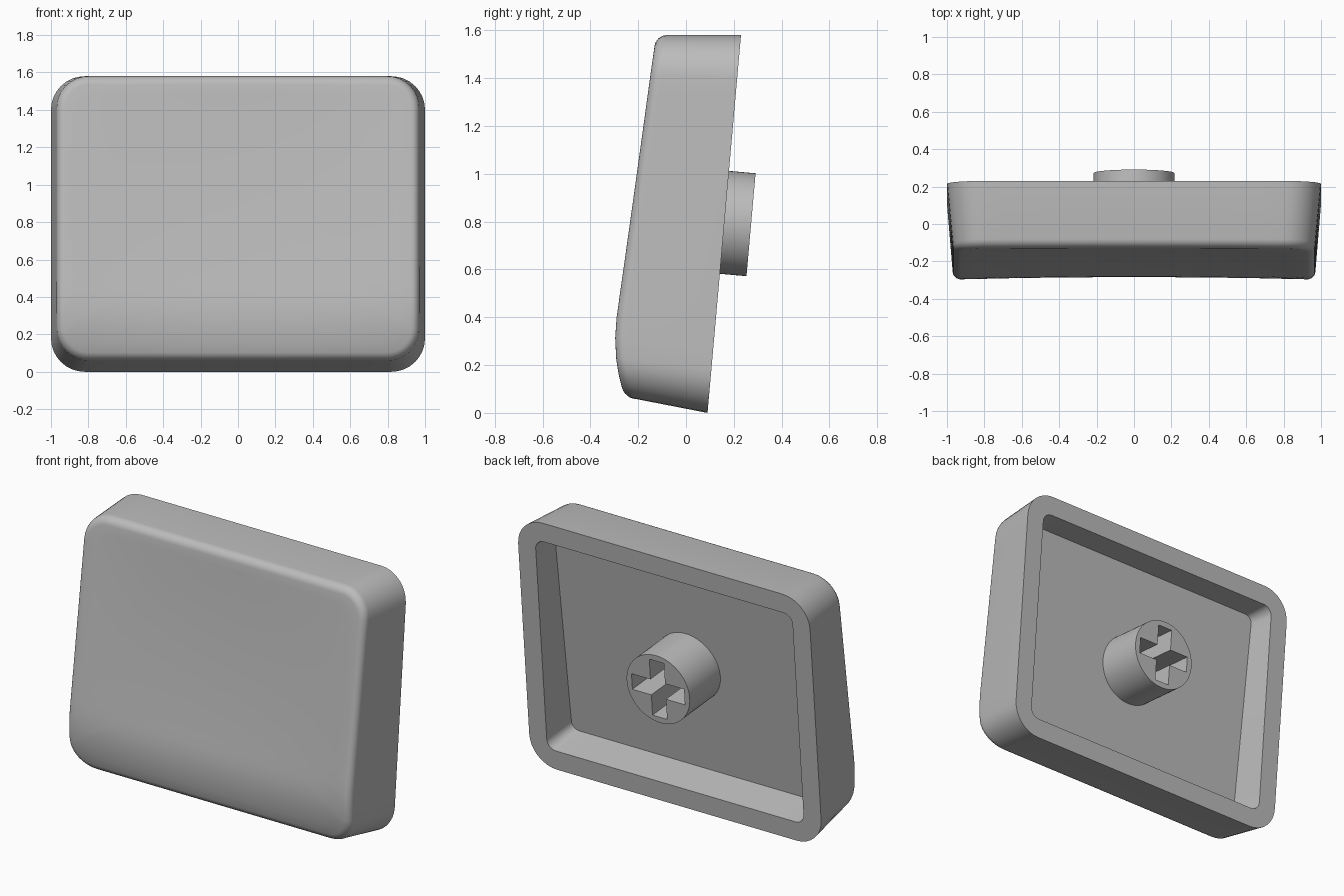
import bpy, bmesh, math
from mathutils import Matrix, Vector

if "Cube" in bpy.data.objects:
    bpy.data.objects.remove(bpy.data.objects["Cube"])

grey = bpy.data.materials.new("light_grey")
grey.diffuse_color = (0.5, 0.5, 0.5, 1)
grey.use_nodes = True
grey.node_tree.nodes["Principled BSDF"].inputs["Base Color"].default_value = grey.diffuse_color


def finish(name, bm, smooth=True):
    bmesh.ops.recalc_face_normals(bm, faces=bm.faces[:])
    me = bpy.data.meshes.new(name)
    bm.to_mesh(me)
    bm.free()
    ob = bpy.data.objects.new(name, me)
    bpy.context.collection.objects.link(ob)
    me.materials.append(grey)
    return ob


def smooth(ob):
    bpy.ops.object.select_all(action='DESELECT')
    ob.select_set(True)
    bpy.context.view_layer.objects.active = ob
    bpy.ops.object.shade_smooth_by_angle(angle=math.radians(30))


# Depth (y) of the tilted back plane, cavity floor and dished front
def back(x, z):
    return 0.09 + 0.0886 * z


def floor(x, z):
    return -0.03 + 0.134 * (z - 0.79)


def front(x, z):
    d = z - 0.41
    y = -0.29 + 0.14 * d + (0.69 * d * d if d < 0 else 0)
    u, v = x / 0.96, (z - 0.82) / 0.77
    return y + 0.024 * max(0, 1 - u * u) * max(0, 1 - v * v)


def outline(hw, z0, z1, r, arc=8, div=14):
    """Rounded rectangle in x and z, with divided straight edges."""
    corners = [(hw - r, z1 - r), (-hw + r, z1 - r), (-hw + r, z0 + r), (hw - r, z0 + r)]
    pts = []
    for i, (cx, cz) in enumerate(corners):
        for k in range(arc + 1):
            a = math.pi / 2 * (i + k / arc)
            pts.append((cx + r * math.cos(a), cz + r * math.sin(a)))
        ex, ez = pts[-1]
        nx, nz = corners[(i + 1) % 4]
        a = math.pi / 2 * (i + 1)
        nx, nz = nx + r * math.cos(a), nz + r * math.sin(a)
        for k in range(1, div):
            t = k / div
            pts.append((ex + (nx - ex) * t, ez + (nz - ez) * t))
    return pts


# Cap shell: cavity floor, cavity wall, rim, outer wall, fillet, dished front
bm = bmesh.new()


def ring(pts, depth, off=0.0):
    return [bm.verts.new((x, depth(x, z) + off, z)) for x, z in pts]


rings = [
    ring(outline(0.86, 0.165, 1.46, 0.05), floor),
    ring(outline(0.88, 0.12, 1.46, 0.06), back),
    ring(outline(1.0, 0.0, 1.58, 0.18), back),
]
FILLET, HW, Z0, Z1, R = 0.045, 0.97, 0.058, 1.58, 0.17
for k in range(7):
    a = math.pi / 2 * k / 6
    i = FILLET * (1 - math.cos(a))
    pts = outline(HW - i, Z0 + i, Z1 - i, R - i)
    rings.append(ring(pts, front, FILLET * (1 - math.sin(a))))
zc = (Z0 + Z1) / 2
for k in range(1, 14):
    s = 1 - k / 14
    rings.append(ring([(x * s, zc + (z - zc) * s) for x, z in pts], front))

bm.faces.new(rings[0])
for a, b in zip(rings, rings[1:]):
    for i in range(len(a)):
        j = (i + 1) % len(a)
        bm.faces.new((a[i], a[j], b[j], b[i]))
centre = bm.verts.new((0, front(0, zc), zc))
last = rings[-1]
for i in range(len(last)):
    bm.faces.new((last[i], last[(i + 1) % len(last)], centre))
smooth(finish("cap_shell", bm))

# Stem: cylinder square to the back plane, its end just past the rim
axis = Vector((0, 1, -0.0886)).normalized()
tilt = axis.to_track_quat('Z', 'Y').to_matrix().to_4x4()
end = Vector((0, 0.272, 0.787))
LENGTH, DEPTH = 0.36, 0.28

bm = bmesh.new()
bmesh.ops.create_cone(bm, cap_ends=True, segments=64, radius1=0.216, radius2=0.216, depth=LENGTH,
                      matrix=Matrix.Translation(end - axis * LENGTH / 2) @ tilt)
stem = finish("stem", bm)

# Cross-shaped socket cut into the stem
w, t = 0.18, 0.05
quarter = [(w, -t), (w, t), (t, t)]
bm = bmesh.new()
vs = []
for q in range(4):
    c, s = round(math.cos(q * math.pi / 2)), round(math.sin(q * math.pi / 2))
    vs += [bm.verts.new((c * x - s * y, s * x + c * y, -DEPTH)) for x, y in quarter]
base = bm.faces.new(vs)
top = bmesh.ops.extrude_face_region(bm, geom=[base])["geom"]
bmesh.ops.translate(bm, vec=(0, 0, DEPTH + 0.1), verts=[g for g in top if isinstance(g, bmesh.types.BMVert)])
bm.transform(Matrix.Translation(end) @ tilt)
cutter = finish("socket_cutter", bm)
cutter.hide_render = True

mod = stem.modifiers.new("socket", 'BOOLEAN')
mod.operation, mod.solver, mod.object = 'DIFFERENCE', 'EXACT', cutter
bpy.context.view_layer.objects.active = stem
bpy.ops.object.modifier_apply(modifier=mod.name)
bpy.data.objects.remove(cutter)
smooth(stem)
